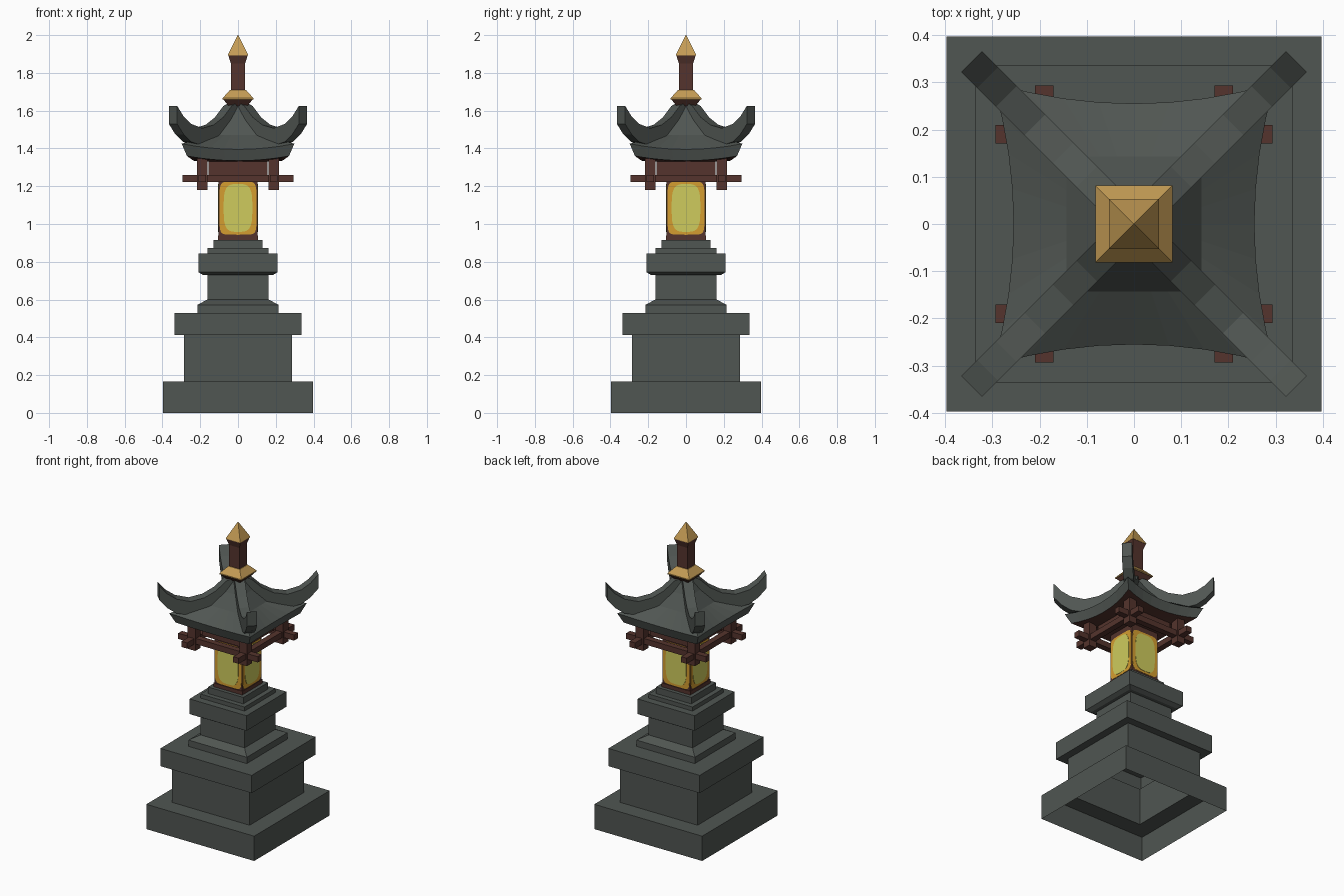
import bpy, bmesh, math
from mathutils import Matrix, Vector

if "Cube" in bpy.data.objects:
    bpy.data.objects.remove(bpy.data.objects["Cube"])


def material(name, rgb):
    m = bpy.data.materials.new(name)
    m.diffuse_color = (*rgb, 1)
    m.use_nodes = True
    m.node_tree.nodes["Principled BSDF"].inputs["Base Color"].default_value = m.diffuse_color
    return m


STONE = material("grey_stone", (0.080, 0.092, 0.084))
WOOD = material("dark_red_wood", (0.089, 0.034, 0.026))
GOLD = material("gold", (0.55, 0.33, 0.09))
AMBER = material("amber_paper", (0.66, 0.34, 0.03))
GLOW = material("yellow_glow", (0.62, 0.60, 0.11))


def finish(name, bm, *mats, recalc=True):
    if recalc:
        bmesh.ops.recalc_face_normals(bm, faces=bm.faces)
    me = bpy.data.meshes.new(name)
    bm.to_mesh(me)
    bm.free()
    for m in mats:
        me.materials.append(m)
    ob = bpy.data.objects.new(name, me)
    bpy.context.collection.objects.link(ob)
    return ob


def loft(bm, rings, mat_of_row=lambda r: 0):
    """Skin a list of closed rings of equal point count."""
    rows = [[bm.verts.new(p) for p in ring] for ring in rings]
    n = len(rows[0])
    for r in range(len(rows) - 1):
        for i in range(n):
            j = (i + 1) % n
            f = bm.faces.new((rows[r][i], rows[r][j], rows[r + 1][j], rows[r + 1][i]))
            f.material_index = mat_of_row(r)
    return rows


def square(h, z):
    return [(-h, -h, z), (h, -h, z), (h, h, z), (-h, h, z)]


def tower(name, profile, mat, cap_bottom=True, cap_top=True):
    bm = bmesh.new()
    rows = loft(bm, [square(h, z) for h, z in profile])
    if cap_bottom:
        bm.faces.new(rows[0])
    if cap_top:
        bm.faces.new(rows[-1])
    return finish(name, bm, mat)


def add_box(bm, x0, x1, y0, y1, z0, z1):
    m = Matrix.Translation(((x0 + x1) / 2, (y0 + y1) / 2, (z0 + z1) / 2)) @ \
        Matrix.Diagonal((x1 - x0, y1 - y0, z1 - z0, 1))
    bmesh.ops.create_cube(bm, size=1, matrix=m)


# stepped stone pedestal, open underneath
tower("stone_pedestal", [
    (0.397, 0), (0.397, 0.165), (0.285, 0.165), (0.285, 0.412),
    (0.336, 0.412), (0.336, 0.53), (0.215, 0.53), (0.215, 0.572),
    (0.162, 0.60), (0.162, 0.73), (0.185, 0.73), (0.21, 0.745),
    (0.21, 0.845), (0.162, 0.845), (0.162, 0.872), (0.13, 0.872),
    (0.13, 0.915)], STONE, cap_bottom=False)

# lamp body and the box closing it above
tower("lamp_body", [(0.106, 0.915), (0.106, 0.94), (0.102, 0.94), (0.102, 1.26)], WOOD)
tower("lamp_head", [(0.155, 1.26), (0.155, 1.335)], WOOD)


# rounded glowing panes on the four sides
def panes(name, hw, z0, z1, power, y_out, mat):
    bm = bmesh.new()
    cz, hh, n = (z0 + z1) / 2, (z1 - z0) / 2, 32
    for k in range(4):
        rot = Matrix.Rotation(k * math.pi / 2, 3, 'Z')
        rings = []
        for y in (-0.1015, -y_out):
            ring = []
            for i in range(n):
                a = 2 * math.pi * i / n
                c, s = math.cos(a), math.sin(a)
                x = hw * math.copysign(abs(c) ** (2 / power), c)
                z = cz + hh * math.copysign(abs(s) ** (2 / power), s)
                ring.append(rot @ Vector((x, y, z)))
            rings.append(ring)
        rows = loft(bm, rings)
        bm.faces.new(rows[-1])
    return finish(name, bm, mat)


panes("amber_panes", 0.098, 0.943, 1.225, 7, 0.104, AMBER)
panes("glow_panes", 0.076, 0.958, 1.212, 3.5, 0.106, GLOW)

# crossing beams and corner posts under the eaves
bm = bmesh.new()
for s in (-0.19, 0.19):
    add_box(bm, -0.293, 0.293, s - 0.02, s + 0.02, 1.222, 1.26)
    add_box(bm, s - 0.02, s + 0.02, -0.293, 0.293, 1.222, 1.26)
finish("eave_beams", bm, WOOD)
bm = bmesh.new()
for sx in (-0.19, 0.19):
    for sy in (-0.19, 0.19):
        add_box(bm, sx - 0.028, sx + 0.028, sy - 0.028, sy + 0.028, 1.18, 1.36)
finish("corner_posts", bm, WOOD)

# curved roof: slopes, fascia and red soffit from bowed square rings
SEG = 8


def bowed_ring(h_mid, h_corner, z_mid, z_corner):
    pts = []
    for k in range(4):
        rot = Matrix.Rotation(k * math.pi / 2, 3, 'Z')
        for i in range(SEG):
            t = 2 * i / SEG - 1
            y = h_mid + (h_corner - h_mid) * t * t
            pts.append(rot @ Vector((t * h_corner, -y, z_mid + (z_corner - z_mid) * t * t)))
    return pts


bm = bmesh.new()
rows = loft(bm, [
    bowed_ring(0.035, 0.035, 1.64, 1.64),
    bowed_ring(0.08, 0.08, 1.555, 1.555),
    bowed_ring(0.143, 0.143, 1.47, 1.47),
    bowed_ring(0.255, 0.298, 1.395, 1.425),
    bowed_ring(0.235, 0.27, 1.335, 1.36),
    bowed_ring(0.15, 0.15, 1.33, 1.33)], lambda r: 1 if r == 4 else 0)
bm.faces.new(rows[0])
bm.faces.new(rows[-1]).material_index = 1
finish("roof", bm, STONE, WOOD)

# four upturned hip ridges: diagonal offset, top height, bottom height
RIDGE = [(0.02, 1.645, 1.56), (0.055, 1.625, 1.54), (0.10, 1.565, 1.48),
         (0.15, 1.525, 1.435), (0.21, 1.507, 1.415), (0.27, 1.53, 1.435),
         (0.31, 1.57, 1.475), (0.344, 1.625, 1.53)]
bm = bmesh.new()
for k in range(4):
    rot = Matrix.Rotation(math.pi / 4 + k * math.pi / 2, 3, 'Z')
    w = 0.031
    rows = loft(bm, [[rot @ Vector((d * math.sqrt(2), y, z)) for y, z in
                      ((-w, lo), (w, lo), (w, hi), (-w, hi))] for d, hi, lo in RIDGE])
    bm.faces.new(rows[0])
    bm.faces.new(rows[-1])
finish("hip_ridges", bm, STONE)

# spire: collar, post and pointed finial
tower("spire_collar_base", [(0.05, 1.625), (0.078, 1.66)], WOOD)
tower("spire_collar", [(0.081, 1.66), (0.081, 1.667), (0.042, 1.71)], GOLD)
tower("spire_post", [(0.038, 1.70), (0.038, 1.85), (0.051, 1.892)], WOOD)
tower("finial", [(0.053, 1.892), (0.053, 1.896), (0.001, 2.0)], GOLD)
